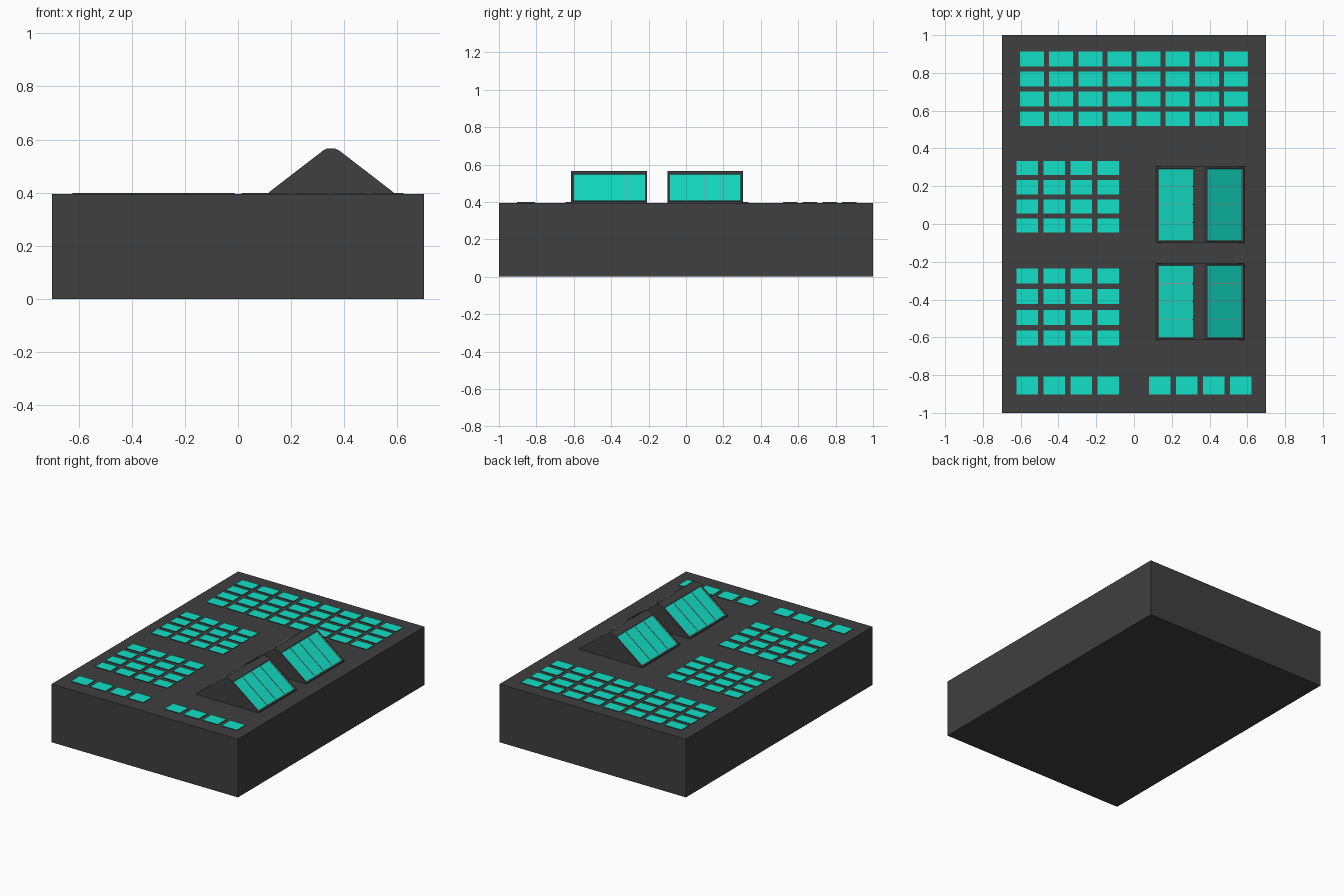
import bpy, bmesh
from mathutils import Matrix, Vector

if "Cube" in bpy.data.objects:
    bpy.data.objects.remove(bpy.data.objects["Cube"])

ROOF = 0.395


def material(name, rgb):
    m = bpy.data.materials.new(name)
    m.diffuse_color = (*rgb, 1)
    m.use_nodes = True
    m.node_tree.nodes["Principled BSDF"].inputs["Base Color"].default_value = m.diffuse_color
    return m


DARK = material("dark_shell", (0.05, 0.05, 0.05))
GLASS = material("teal_glass", (0.006, 0.75, 0.57))
TRIM = material("pale_trim", (0.3, 0.36, 0.35))


def finish(bm, name):
    bmesh.ops.recalc_face_normals(bm, faces=bm.faces)
    me = bpy.data.meshes.new(name)
    bm.to_mesh(me)
    bm.free()
    for m in (DARK, GLASS, TRIM):
        me.materials.append(m)
    ob = bpy.data.objects.new(name, me)
    bpy.context.collection.objects.link(ob)
    return ob


def add_box(bm, loc, size, rot=Matrix(), mat=0, top_mat=None):
    mtx = Matrix.Translation(loc) @ rot @ Matrix.Diagonal((*size, 1))
    verts = bmesh.ops.create_cube(bm, size=1, matrix=mtx)["verts"]
    for f in {f for v in verts for f in v.link_faces}:
        f.normal_update()
        f.material_index = mat
        if top_mat is not None and f.normal.z > 0.9:
            f.material_index = top_mat


# main block
bm = bmesh.new()
add_box(bm, (0, 0, ROOF / 2), (1.4, 2, ROOF))
finish(bm, "body")


# grids of flat panes slightly proud of the roof
def pane_grid(name, x0, x1, cols, y0, y1, rows, w, h):
    bm = bmesh.new()
    for i in range(cols):
        for j in range(rows):
            x = x0 + (x1 - x0) * i / max(cols - 1, 1)
            y = y0 + (y1 - y0) * j / max(rows - 1, 1)
            add_box(bm, (x, y, ROOF - 0.003), (w, h, 0.014), top_mat=1)
    finish(bm, name)


pane_grid("back_panes", -0.54, 0.54, 8, 0.873, 0.557, 4, 0.127, 0.078)
pane_grid("upper_left_panes", -0.565, -0.137, 4, 0.296, -0.008, 4, 0.115, 0.075)
pane_grid("lower_left_panes", -0.565, -0.137, 4, -0.275, -0.604, 4, 0.115, 0.079)
pane_grid("front_left_panes", -0.565, -0.137, 4, -0.855, -0.855, 1, 0.115, 0.095)
pane_grid("front_right_panes", 0.136, 0.565, 4, -0.855, -0.855, 1, 0.115, 0.095)


# gabled skylight: extruded profile, inset glass on both slopes, thin glazing bars
def skylight(name, cx, y0, y1):
    bm = bmesh.new()
    half = [(0.235, 0.385), (0.235, 0.401), (0.030, 0.559), (0.016, 0.566)]
    profile = half + [(-x, z) for x, z in reversed(half)]
    face = bm.faces.new([bm.verts.new((cx + x, y0, z)) for x, z in profile])
    new = bmesh.ops.extrude_face_region(bm, geom=[face])["geom"]
    moved = [g for g in new if isinstance(g, bmesh.types.BMVert)]
    bmesh.ops.translate(bm, vec=(0, y1 - y0, 0), verts=moved)
    bmesh.ops.recalc_face_normals(bm, faces=bm.faces)
    bm.normal_update()
    slopes = [f for f in bm.faces if f.normal.z > 0.5 and f.calc_area() > 0.05]
    bmesh.ops.inset_individual(bm, faces=slopes, thickness=0.014)
    rims = bmesh.ops.inset_individual(bm, faces=slopes, thickness=0.003, depth=-0.006)["faces"]
    for f in rims:
        f.material_index = 2
    bm.normal_update()
    bars = []
    for f in slopes:
        f.material_index = 1
        ys = [v.co.y for v in f.verts]
        rot = Vector((0, 0, 1)).rotation_difference(f.normal).to_matrix().to_4x4()
        bars.append((f.calc_center_median(), min(ys), max(ys), rot))
    for c, lo, hi, rot in bars:
        for k in (1, 2, 3):
            add_box(bm, (c.x, lo + (hi - lo) * k / 4, c.z), (0.225, 0.004, 0.005), rot, 2)
    finish(bm, name)


skylight("rear_skylight", 0.351, -0.10, 0.304)
skylight("front_skylight", 0.351, -0.614, -0.208)
